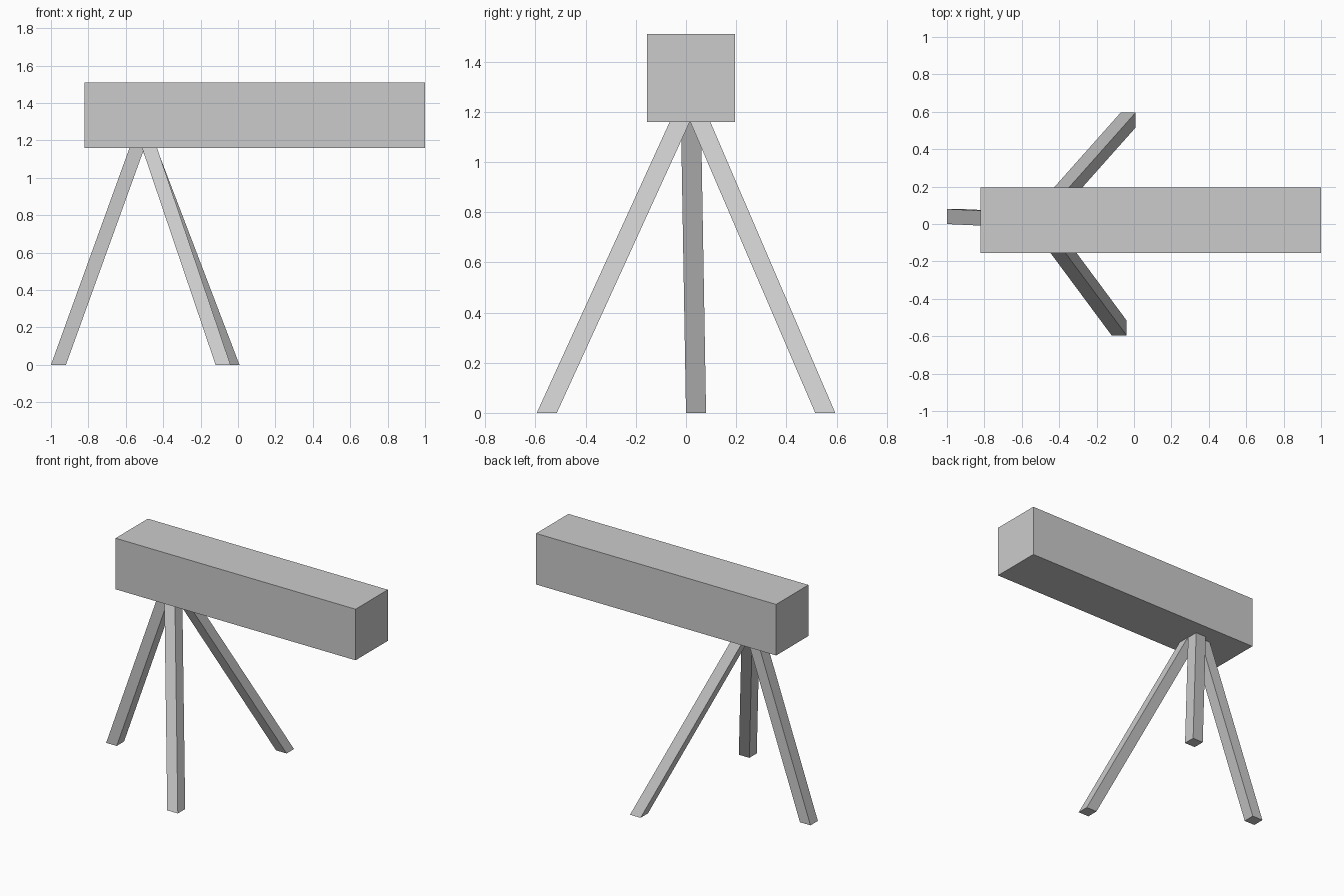
import bpy, bmesh
from mathutils import Vector

if "Cube" in bpy.data.objects:
    bpy.data.objects.remove(bpy.data.objects["Cube"])


def prism(name, bottom, top, size):
    """Box with level ends, sheared from a bottom centre to a top centre."""
    bm = bmesh.new()
    bmesh.ops.create_cube(bm, size=1)
    for v in bm.verts:
        centre = Vector(top if v.co.z > 0 else bottom)
        v.co = centre + Vector((v.co.x * size[0], v.co.y * size[1], 0))
    mesh = bpy.data.meshes.new(name)
    bm.to_mesh(mesh)
    bm.free()
    obj = bpy.data.objects.new(name, mesh)
    bpy.context.collection.objects.link(obj)
    return obj


# Long square tube body
prism("body", (0.09, 0.02, 1.16), (0.09, 0.02, 1.51), (1.82, 0.35))

# Three splayed tripod legs: name, foot centre, top centre
LEG = (0.08, 0.08)
for name, foot, head in (
    ("rear_leg", (-0.96, 0.04), (-0.54, 0.02)),
    ("front_leg", (-0.08, -0.555), (-0.473, -0.025)),
    ("back_leg", (-0.032, 0.555), (-0.475, 0.057)),
):
    prism(name, (*foot, 0), (*head, 1.16), LEG)
